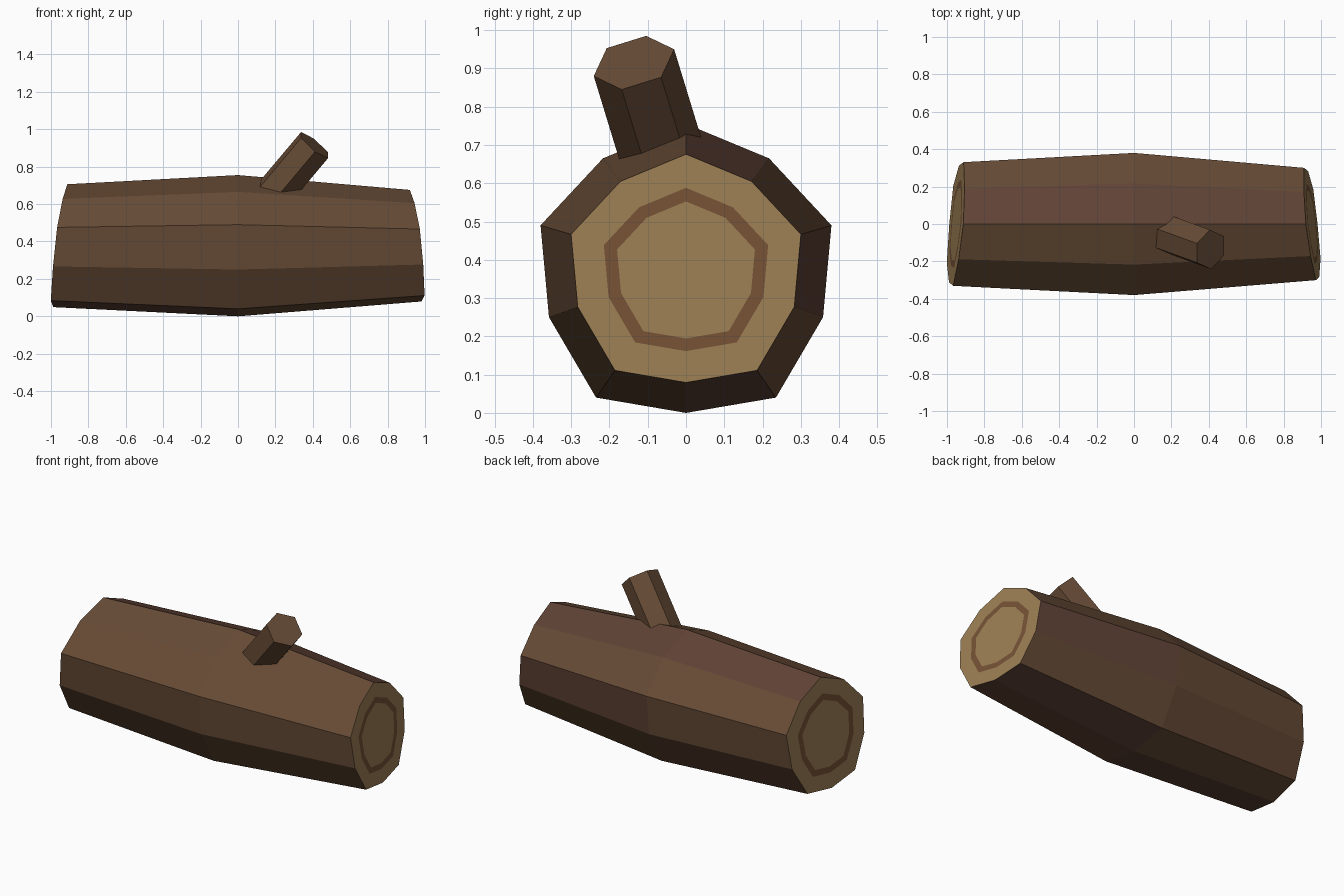
import bpy, bmesh
from mathutils import Vector

if "Cube" in bpy.data.objects:
    bpy.data.objects.remove(bpy.data.objects["Cube"])


def material(name, rgb):
    m = bpy.data.materials.new(name)
    m.diffuse_color = (*rgb, 1)
    m.use_nodes = True
    m.node_tree.nodes["Principled BSDF"].inputs["Base Color"].default_value = m.diffuse_color
    return m


bark = material("bark", (0.133, 0.070, 0.036))
bark_red = material("bark_reddish", (0.115, 0.055, 0.036))
wood = material("cut_wood", (0.33, 0.21, 0.09))
ring_wood = material("growth_ring", (0.18, 0.085, 0.037))


def finish(name, bm, mats):
    bmesh.ops.recalc_face_normals(bm, faces=bm.faces)
    me = bpy.data.meshes.new(name)
    bm.to_mesh(me)
    bm.free()
    for m in mats:
        me.materials.append(m)
    ob = bpy.data.objects.new(name, me)
    bpy.context.collection.objects.link(ob)
    return ob


def bridge(bm, a, b, mat=0):
    n = len(a)
    return [bm.faces.new((a[i], a[(i + 1) % n], b[(i + 1) % n], b[i])) for i in range(n)]


# Log cross-section at the middle (y, z), ten-sided, bottom vertex first
half = [(0.235, 0.04), (0.358, 0.25), (0.38, 0.49), (0.217, 0.665)]
section = [(0, 0)] + half + [(0, 0.755)] + [(-y, z) for y, z in reversed(half)]
MID_Z = 0.378


def log_ring(bm, side, scale, tilt_y, tilt_z, inset=1.0):
    # Ring on a slanted cut; inset shrinks it towards the middle of the cut
    pts = [(y * scale, MID_Z + (z - MID_Z) * scale) for y, z in section]
    cz = sum(p[1] for p in pts) / len(pts)
    verts = []
    for y, z in pts:
        y, z = y * inset, cz + (z - cz) * inset
        x = side * (0.95 - tilt_y * y - tilt_z * (z - MID_Z)) if side else 0
        verts.append(bm.verts.new((x, y, z)))
    return verts


# Log: bulging bark plus a growth ring on each slanted end
bm = bmesh.new()
middle = log_ring(bm, 0, 1.0, 0, 0)
for side, scale, ty, tz, red in ((-1, 0.87, 0.085, 0.114, {4, 9}),
                                 (1, 0.79, 0.105, 0.105, {2, 4, 0})):
    rings = [log_ring(bm, side, scale, ty, tz, k) for k in (1.0, 0.715, 0.6)]
    for i, f in enumerate(bridge(bm, middle, rings[0])):
        f.material_index = 1 if i in red else 0
    for f in bridge(bm, rings[0], rings[1]):
        f.material_index = 2
    for f in bridge(bm, rings[1], rings[2]):
        f.material_index = 3
    bm.faces.new(rings[2]).material_index = 2
finish("log", bm, [bark, bark_red, wood, ring_wood])

# Branch stub: six-sided prism leaning out of the log
axis = Vector((0.627, -0.228, 0.745)).normalized()
centre = Vector((0.409, -0.136, 0.915))
spokes = [Vector((-0.072, 0.032, 0.070)), Vector((-0.003, 0.105, 0.035)),
          Vector((0.072, 0.071, -0.038))]
spokes += [-s for s in spokes]
bm = bmesh.new()
top = [bm.verts.new(centre + s) for s in spokes]
base = [bm.verts.new(centre + s - axis * 0.42) for s in spokes]
bridge(bm, top, base)
bm.faces.new(top)
bm.faces.new(base)
finish("branch_stub", bm, [bark])
